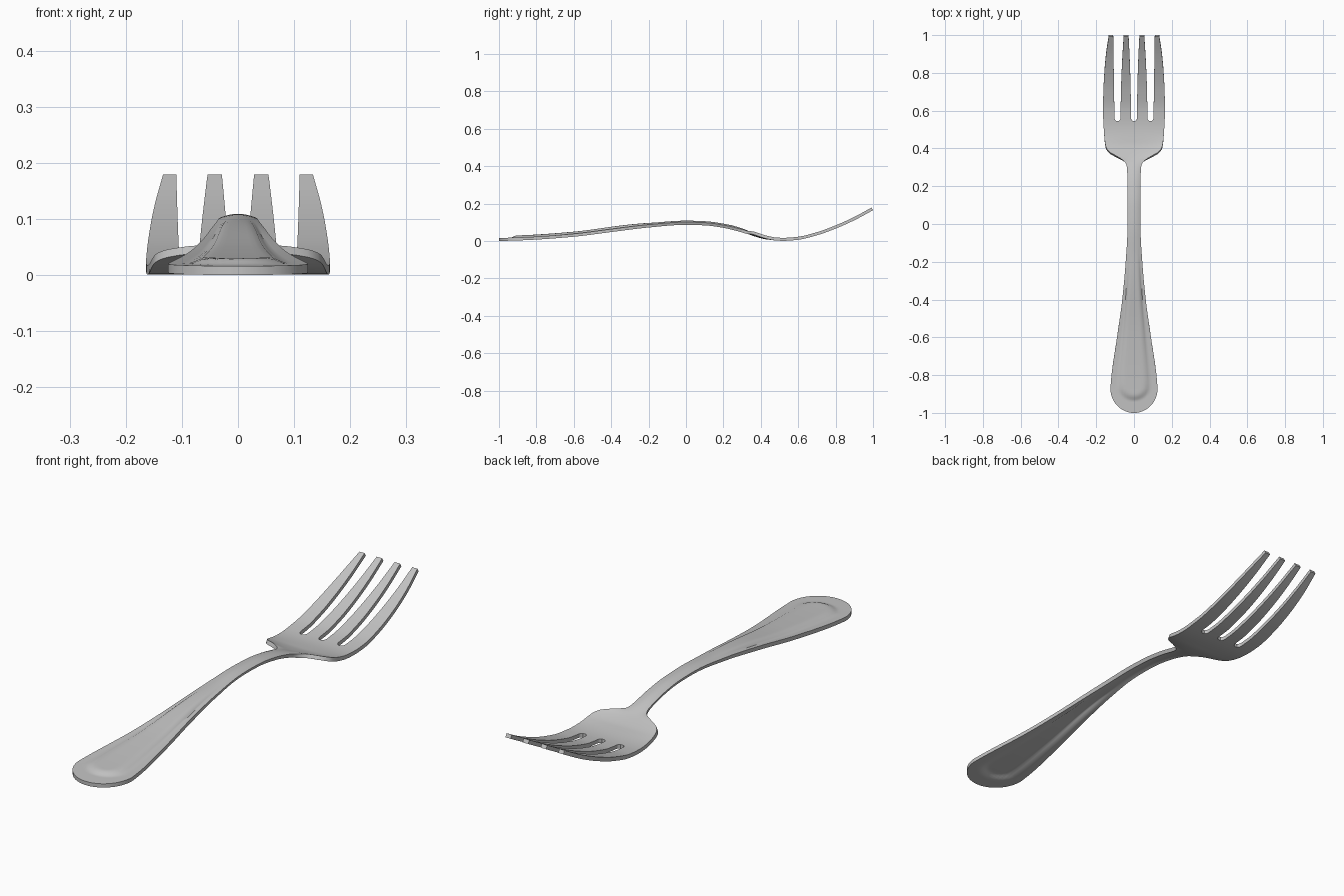
import bpy, bmesh, math

if "Cube" in bpy.data.objects:
    bpy.data.objects.remove(bpy.data.objects["Cube"])


def curve(pts, y):
    """Smooth (monotone cubic) interpolation through profile points."""
    if y <= pts[0][0]:
        return pts[0][1]
    if y >= pts[-1][0]:
        return pts[-1][1]
    n = len(pts)
    s = [(pts[i + 1][1] - pts[i][1]) / (pts[i + 1][0] - pts[i][0]) for i in range(n - 1)]

    def tangent(i):
        if i == 0:
            return s[0]
        if i == n - 1:
            return s[-1]
        a, b = s[i - 1], s[i]
        return 0 if a * b <= 0 else 2 * a * b / (a + b)

    for i in range(n - 1):
        if y <= pts[i + 1][0]:
            h = pts[i + 1][0] - pts[i][0]
            t = (y - pts[i][0]) / h
            return ((2 * t**3 - 3 * t**2 + 1) * pts[i][1] + (t**3 - 2 * t**2 + t) * h * tangent(i)
                    + (3 * t**2 - 2 * t**3) * pts[i + 1][1] + (t**3 - t**2) * h * tangent(i + 1))


def smooth(a, b, v):
    t = max(0, min(1, (v - a) / (b - a)))
    return t * t * (3 - 2 * t)


# side profile (centreline height) and half width along the length
HEIGHT = [(-1, .010), (-.85, .015), (-.6, .033), (-.4, .058), (-.2, .082), (0, .096),
          (.1, .093), (.2, .080), (.3, .056), (.36, .037), (.43, .019), (.52, .011),
          (.6, .017), (.7, .041), (.8, .077), (.9, .122), (1, .176)]
WIDTH = [(-.87, .125), (-.8, .119), (-.6, .090), (-.4, .062), (-.2, .042), (-.05, .032),
         (.1, .030), (.25, .032), (.30, .036), (.325, .046), (.345, .072), (.36, .100),
         (.38, .132), (.405, .149), (.44, .155), (.52, .161), (.6, .164), (.7, .162),
         (.8, .157), (.9, .148), (1, .133)]
ROOT = .545    # where the slots begin
TIP = .996


def half_width(y):
    if y < -.87:
        return .125 * math.sqrt(max(0, 1 - ((-.87 - y) / .13) ** 2))
    return curve(WIDTH, y)


def height(x, y):
    u = x / half_width(y)
    z = curve(HEIGHT, y)
    # domed neck, fading into the handle and head
    z += .007 * (1 - u * u) * smooth(-.5, -.1, y) * (1 - smooth(.25, .38, y))
    # lifted shoulders of the head
    z += .008 * u * u * smooth(.32, .36, y) * (1 - smooth(.37, .48, y))
    # raised teardrop panel on the handle
    p = .62 * half_width(max(y, -.85))
    d = math.hypot(x, min(0, y + .85)) / p
    z += .011 * (1 - smooth(.7, 1.15, d)) * (1 - smooth(-.4, -.1, y))
    return z


def tine_edges(y):
    """Left and right edge of the two right-hand tines."""
    t = max(0, (y - ROOT) / (1 - ROOT))
    d = min(1, max(0, (y - ROOT) / .016))
    g = max(.45, math.sqrt(1 - (1 - d) ** 2))    # rounded slot corners
    centre = (.016 + .013 * t * t) * g
    inner_r = .087 - (.087 - (.071 - .017 * t * t)) * g
    outer_l = .087 + (.016 + .007 * t) * g
    return [(centre, inner_r), (outer_l, half_width(y))]


def columns(y):
    right = tine_edges(y)
    tines = [(-b, -a) for a, b in reversed(right)] + right
    return [[a + (b - a) * k / 4 for k in range(5)] for a, b in tines]


bm = bmesh.new()


def add_row(xs, y):
    return [bm.verts.new((x, y, height(x, y))) for x in xs]


def bridge(a, b):
    for i in range(len(a) - 1):
        bm.faces.new((a[i], a[i + 1], b[i + 1], b[i]))


# handle, neck and palm of the head
us = [x / half_width(ROOT) for tine in columns(ROOT) for x in tine]
ys = [-.87 - .13 * math.sin(math.radians(86 - 86 * i / 20)) for i in range(21)]
ys += [-.87 + 1.15 * i / 46 for i in range(1, 47)]
ys += [.28 + (.44 - .28) * i / 24 for i in range(1, 25)]
ys += [.44 + (ROOT - .44) * i / 6 for i in range(1, 7)]
last = None
for y in ys:
    w = half_width(y)
    row = add_row([u * w for u in us], y)
    if last:
        bridge(last, row)
    last = row

# four tines
tine_ys = [ROOT + d for d in (.002, .005, .009, .016)]
tine_ys += [ROOT + .016 + (TIP - ROOT - .016) * i / 24 for i in range(1, 25)]
for n in range(4):
    prev = last[n * 5:n * 5 + 5]
    for y in tine_ys:
        row = add_row(columns(y)[n], y)
        bridge(prev, row)
        prev = row

mesh = bpy.data.meshes.new("fork")
bm.to_mesh(mesh)
bm.free()
fork = bpy.data.objects.new("fork", mesh)
bpy.context.collection.objects.link(fork)

# metal thickness
solid = fork.modifiers.new("thickness", 'SOLIDIFY')
solid.thickness = .016
solid.offset = 0

steel = bpy.data.materials.new("steel grey")
steel.diffuse_color = (.55, .55, .55, 1)
steel.use_nodes = True
steel.node_tree.nodes["Principled BSDF"].inputs["Base Color"].default_value = steel.diffuse_color
mesh.materials.append(steel)

bpy.context.view_layer.objects.active = fork
fork.select_set(True)
bpy.ops.object.modifier_apply(modifier="thickness")
bpy.ops.object.shade_smooth_by_angle(angle=math.radians(40))

# rest on the ground
low = min(v.co.z for v in mesh.vertices)
for v in mesh.vertices:
    v.co.z -= low
